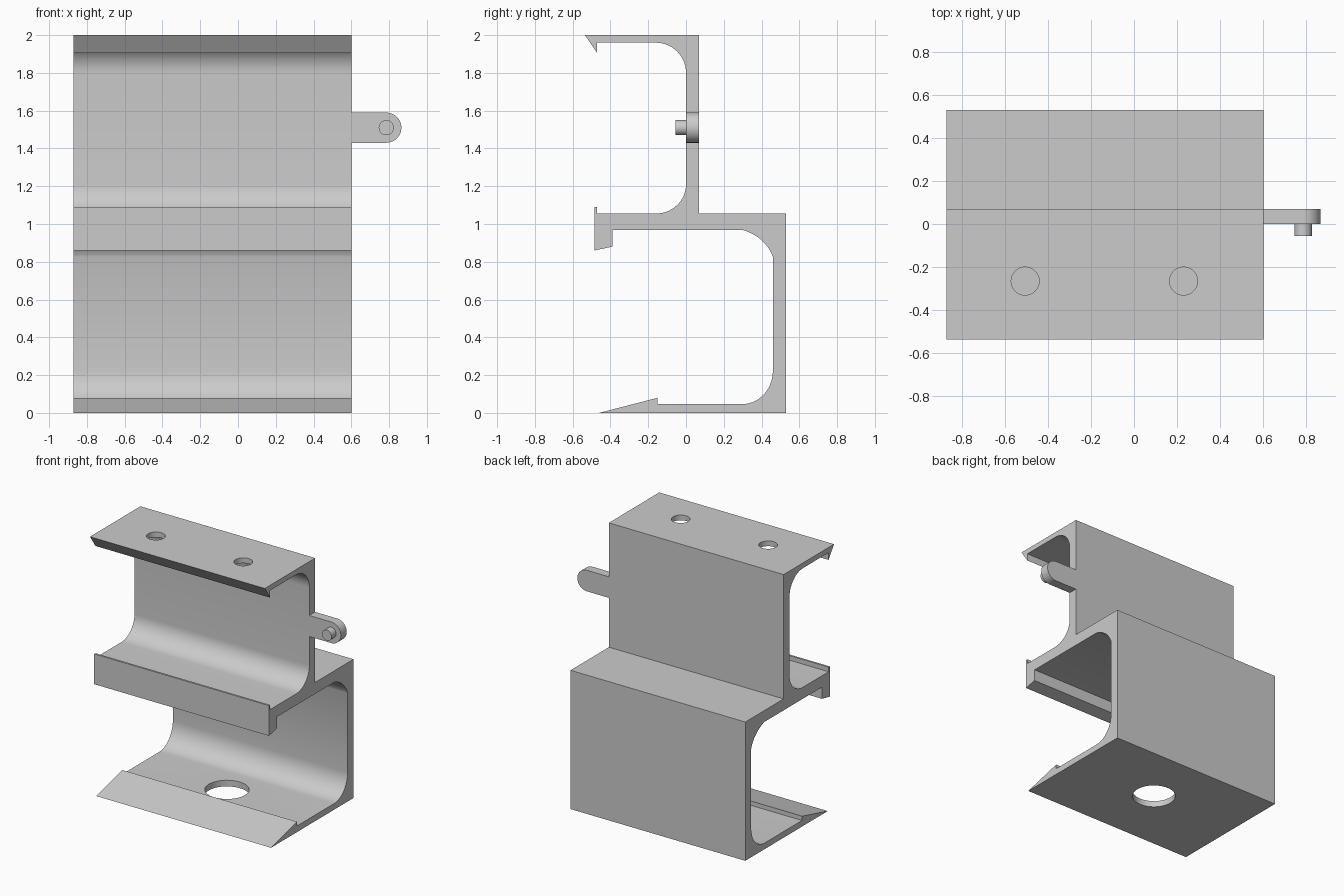
import bpy, bmesh
from math import sin, cos, pi, radians
from mathutils import Matrix, Vector

if "Cube" in bpy.data.objects:
    bpy.data.objects.remove(bpy.data.objects["Cube"], do_unlink=True)

GREY = (0.6, 0.6, 0.6, 1)
grey = bpy.data.materials.new("light grey")
grey.use_nodes = True
grey.diffuse_color = GREY
grey.node_tree.nodes["Principled BSDF"].inputs["Base Color"].default_value = GREY

X0, X1 = -0.87, 0.60


def finish(name, bm):
    bmesh.ops.recalc_face_normals(bm, faces=bm.faces)
    mesh = bpy.data.meshes.new(name)
    bm.to_mesh(mesh)
    bm.free()
    mesh.materials.append(grey)
    obj = bpy.data.objects.new(name, mesh)
    bpy.context.collection.objects.link(obj)
    return obj


def prism(name, points, depth):
    """Extrude a closed outline of 3D points along depth."""
    bm = bmesh.new()
    face = bm.faces.new([bm.verts.new(p) for p in points])
    ext = bmesh.ops.extrude_face_region(bm, geom=[face], use_keep_orig=True)
    moved = [g for g in ext["geom"] if isinstance(g, bmesh.types.BMVert)]
    bmesh.ops.translate(bm, verts=moved, vec=depth)
    return finish(name, bm)


def cylinder(name, radius, length, centre, rotation=Matrix()):
    bm = bmesh.new()
    bmesh.ops.create_cone(bm, cap_ends=True, segments=48, radius1=radius, radius2=radius,
                          depth=length, matrix=Matrix.Translation(centre) @ rotation)
    return finish(name, bm)


def fillet(start, corner, end, bulge=1.0, steps=14):
    """Rounded corner; a bulge below one pulls it towards the chord."""
    s, c, e = Vector(start), Vector(corner), Vector(end)
    out = []
    for i in range(steps + 1):
        t = i / steps * pi / 2
        arc = c + (s - c) * (1 - sin(t)) + (e - c) * (1 - cos(t))
        k = i / steps
        out.append(tuple(arc * bulge + s.lerp(e, k) * (1 - bulge)))
    return out


# Bracket cross-section in (y, z): lower channel, middle shelf, upper channel
profile = [(-0.46, 0), (0.53, 0), (0.53, 1.055), (0.07, 1.055), (0.07, 2),
           (-0.535, 2), (-0.47, 1.905), (-0.47, 1.96)]
profile += fillet((-0.16, 1.96), (0, 1.96), (0, 1.80))
profile += fillet((0, 1.21), (0, 1.055), (-0.16, 1.055))
profile += [(-0.47, 1.055), (-0.47, 1.09), (-0.485, 1.09), (-0.485, 0.86),
            (-0.39, 0.88), (-0.39, 0.968)]
profile += fillet((0.30, 0.968), (0.46, 0.968), (0.46, 0.825), bulge=0.6)
profile += fillet((0.46, 0.225), (0.46, 0.047), (0.30, 0.047))
profile += [(-0.15, 0.047), (-0.15, 0.08)]
bracket = prism("bracket", [(X0, y, z) for y, z in profile], (X1 - X0, 0, 0))

# Two screw holes in the top flange and one large hole in the base
cutters = [cylinder("screw_hole_cutter", 0.065, 0.2, (x, -0.265, 1.98)) for x in (-0.505, 0.23)]
cutters.append(cylinder("base_hole_cutter", 0.153, 0.2, (-0.135, 0.06, 0.02)))
bpy.context.view_layer.objects.active = bracket
for cutter in cutters:
    mod = bracket.modifiers.new("hole", "BOOLEAN")
    mod.operation = "DIFFERENCE"
    mod.solver = "EXACT"
    mod.object = cutter
    bpy.ops.object.modifier_apply(modifier=mod.name)
    bpy.data.objects.remove(cutter, do_unlink=True)

# Rounded side tab with a pin on its front
TX, TZ, R = 0.785, 1.51, 0.08
outline = [(X1 - 0.01, 0, TZ - R)]
for i in range(25):
    a = -pi / 2 + pi * i / 24
    outline.append((TX + R * cos(a), 0, TZ + R * sin(a)))
outline.append((X1 - 0.01, 0, TZ + R))
tab = prism("side_tab", outline, (0, 0.07, 0))
pin = cylinder("tab_pin", 0.04, 0.065, (TX, -0.0225, TZ), Matrix.Rotation(pi / 2, 4, "X"))

bpy.ops.object.select_all(action="DESELECT")
for obj in (bracket, tab, pin):
    obj.select_set(True)
bpy.context.view_layer.objects.active = bracket
bpy.ops.object.shade_smooth_by_angle(angle=radians(25))
